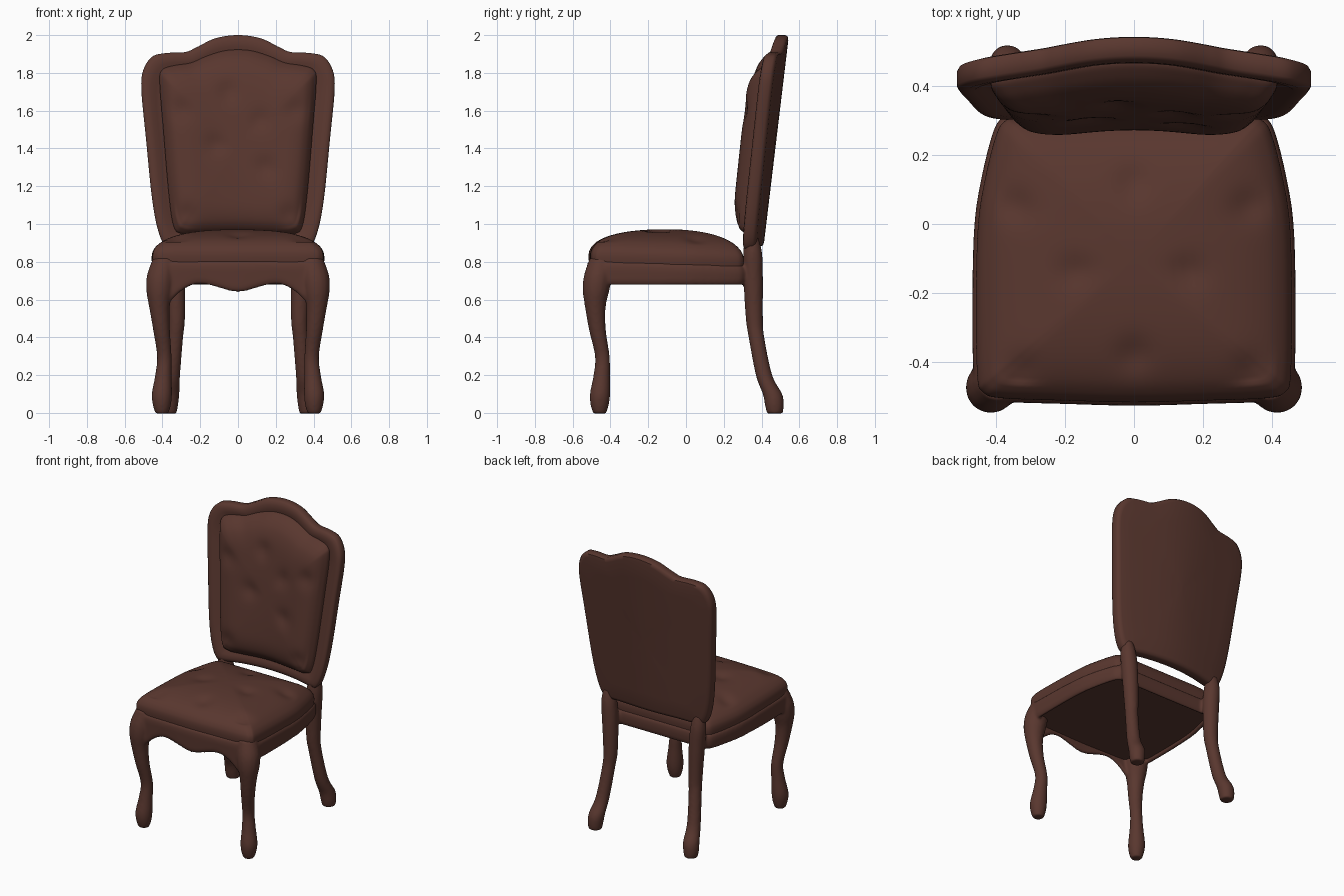
import bpy, bmesh, math

if "Cube" in bpy.data.objects:
    bpy.data.objects.remove(bpy.data.objects["Cube"])

brown = bpy.data.materials.new("dark brown")
brown.diffuse_color = (0.10, 0.038, 0.028, 1)
brown.use_nodes = True
brown.node_tree.nodes["Principled BSDF"].inputs["Base Color"].default_value = brown.diffuse_color


def spline(pts, n, closed=False):
    """Catmull-Rom curve through the points."""
    out, m = [], len(pts)
    for i in range(m if closed else m - 1):
        get = lambda k: pts[k % m] if closed else pts[max(0, min(m - 1, k))]
        a, b, c, d = (get(i + k) for k in (-1, 0, 1, 2))
        for j in range(n):
            t = j / n
            out.append(tuple(0.5 * (2 * q + (r - p) * t + (2 * p - 5 * q + 4 * r - s) * t * t
                                    + (3 * q - p - 3 * r + s) * t ** 3)
                             for p, q, r, s in zip(a, b, c, d)))
    return out if closed else out + [tuple(pts[-1])]


def mirrored(half, n=7):
    """Closed outline from a half that starts and ends on the centre line."""
    return spline(half + [(-x, v) for x, v in half[-2:0:-1]], n, True)


def scaled(outline, s, c):
    return [(x * s, c + (v - c) * s) for x, v in outline]


def loft(bm, loops, ring=False):
    """Skin a list of loops; capped, or joined end to end."""
    vs = [[bm.verts.new(p) for p in loop] for loop in loops]
    n = len(vs[0])
    pairs = list(zip(vs, vs[1:]))
    if ring:
        pairs.append((vs[-1], vs[0]))
    else:
        bm.faces.new(vs[0])
        bm.faces.new(vs[-1])
    for a, b in pairs:
        for i in range(n):
            j = (i + 1) % n
            bm.faces.new((a[i], a[j], b[j], b[i]))


def finish(bm, name):
    bmesh.ops.recalc_face_normals(bm, faces=bm.faces)
    me = bpy.data.meshes.new(name)
    bm.to_mesh(me)
    bm.free()
    ob = bpy.data.objects.new(name, me)
    bpy.context.collection.objects.link(ob)
    me.materials.append(brown)
    bpy.ops.object.select_all(action='DESELECT')
    ob.select_set(True)
    bpy.context.view_layer.objects.active = ob
    bpy.ops.object.shade_smooth_by_angle(angle=math.radians(50))
    return ob


def dents(x, v, spots, depth, size):
    return sum(depth * math.exp(-((x - a) ** 2 + (v - b) ** 2) / size ** 2) for a, b in spots)


def back_y(x, z):
    """Rear surface of the leaning, curved backrest."""
    u = min(1, abs(x) / 0.5)
    return 0.545 + 0.12 * (z - 2) - 0.028 * (u * u + (1 - math.cos(math.pi * u)) / 2)


# Backrest frame: crested outline, flat rear, rounded front moulding
frame_line = mirrored([(0, .88), (.2, .877), (.34, .868), (.388, .885), (.427, .98), (.457, 1.15),
                       (.487, 1.45), (.511, 1.7), (.503, 1.81), (.455, 1.885), (.38, 1.905),
                       (.28, 1.91), (.22, 1.935), (.12, 1.983), (0, 2.0)])
bm = bmesh.new()
loft(bm, [[(x, back_y(x, z) - t, z) for x, z in scaled(frame_line, s, 1.4)]
          for s, t in [(.02, 0), (.25, 0), (.5, 0), (.75, 0), (.95, 0), (.985, .004), (1, .018),
                       (1, .058), (.985, .068), (.95, .074), (.9, .073), (.85, .062), (.8, .055),
                       (.5, .055), (.02, .055)]])
finish(bm, "backrest_frame")

# Backrest cushion: padded and lightly tufted
pad_line = mirrored([(0, .95), (.2, .945), (.30, .95), (.34, .99), (.365, 1.15), (.395, 1.5), (.414, 1.75),
                     (.40, 1.815), (.34, 1.838), (.25, 1.853), (.17, 1.887), (.08, 1.915), (0, 1.922)])
spots = [(-.3, 1.6), (.3, 1.6), (-.05, 1.7), (.12, 1.55), (-.12, 1.42), (.15, 1.3), (-.27, 1.05), (.27, 1.05)]
profile = spline([(1, .05), (1, .072), (.975, .093), (.92, .122), (.83, .148), (.68, .165),
                  (.45, .172), (.22, .175), (.02, .176)], 4)
bm = bmesh.new()
loft(bm, [[(x, back_y(x, z) - t + (dents(x, z, spots, .015, .055) if s < .93 else 0), z)
           for x, z in scaled(pad_line, s, 1.4)] for s, t in profile])
finish(bm, "backrest_cushion")

# Seat cushion: domed top, flat underside almost level with the apron edge
seat_line = mirrored([(0, -.515), (.2, -.51), (.38, -.503), (.437, -.485), (.453, -.43), (.456, -.2),
                      (.45, 0), (.43, .13), (.40, .25), (.375, .295), (.33, .305), (.15, .305), (0, .305)])
spots = [(-.34, .05), (.33, .05), (-.17, -.14), (.16, -.14), (0, -.38), (-.33, -.42), (.34, -.42), (0, .12)]
profile = [(.02, .70), (.5, .70), (.97, .70)] + spline(
    [(.98, .73), (1, .795), (1, .83), (.982, .855), (.94, .88), (.85, .91), (.7, .937),
     (.5, .957), (.25, .969), (.02, .972)], 4)
bm = bmesh.new()
loft(bm, [[(x, y, z - .03 * (y + .1) * s * (z > .71) - (dents(x, y, spots, .015, .05) if z > .9 else 0))
           for x, y in scaled(seat_line, s, -.1)] for s, z in profile])
finish(bm, "seat_cushion")


# Wooden base: apron and four curved legs fused into one smooth piece
def apron_bottom(x, y):
    if y > -.44:
        return .682
    k = max(0, min(1, (abs(x) - .19) / .17))
    return .69 - .047 * math.exp(-(x / .12) ** 2) - .10 * k * k


bm = bmesh.new()
loft(bm, [[(x, y, z - .03 * (y + .1) if z else apron_bottom(x, y) + dz) for x, y in scaled(seat_line, s, -.1)]
          for s, z, dz in [(.955, 0, 0), (1.0, 0, -.004), (1.02, 0, .02), (1.026, .75, 0),
                           (1.02, .775, 0), (1.0, .792, 0), (.955, .792, 0)]], ring=True)

# Leg paths: x, y, z, radius
front_leg = [(.39, -.45, .82, .060), (.408, -.466, .73, .074), (.415, -.476, .65, .071),
             (.416, -.48, .56, .055), (.405, -.469, .44, .045), (.39, -.443, .3, .039),
             (.395, -.446, .2, .044), (.403, -.455, .1, .054), (.403, -.457, .04, .048),
             (.403, -.457, -.004, .034)]
rear_leg = [(.345, .347, .93, .036), (.342, .353, .84, .051), (.332, .356, .7, .052), (.326, .362, .5, .046),
            (.332, .373, .4, .042), (.35, .413, .2, .044), (.362, .458, .1, .052), (.367, .468, .04, .050),
            (.367, .47, -.004, .042)]
for path in (front_leg, rear_leg):
    for side in (1, -1):
        loft(bm, [[(side * x + r * math.cos(a * math.pi / 8), y + r * math.sin(a * math.pi / 8), z)
                   for a in range(16)] for x, y, z, r in spline(path, 5)])
base = finish(bm, "apron_and_legs")
remesh = base.modifiers.new("fuse", 'REMESH')
remesh.mode = 'VOXEL'
remesh.voxel_size = 0.008
remesh.use_smooth_shade = True
soften = base.modifiers.new("soften", 'SMOOTH')
soften.factor = 0.5
soften.iterations = 8
